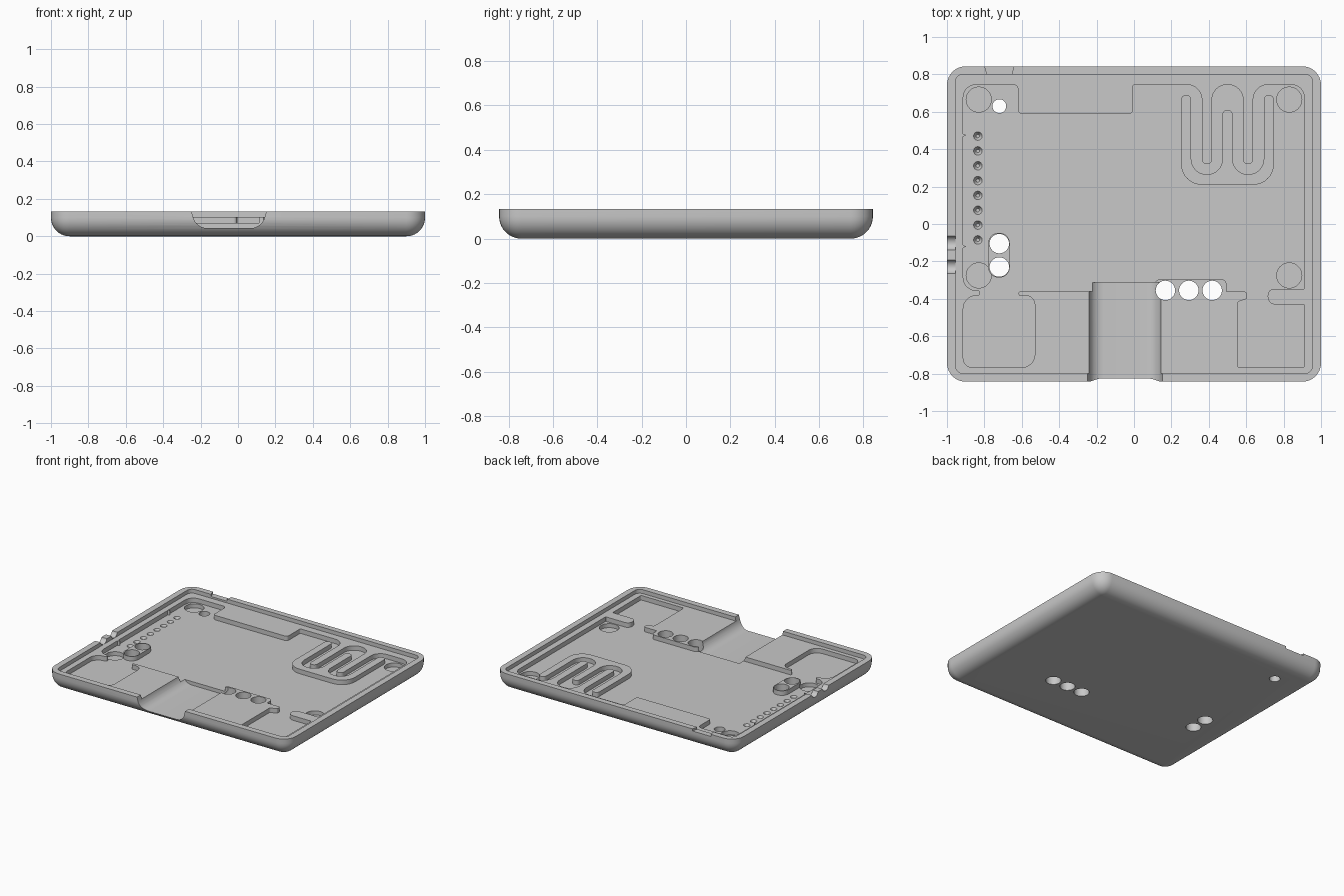
import bpy, bmesh, math
from mathutils import Vector

if "Cube" in bpy.data.objects:
    bpy.data.objects.remove(bpy.data.objects["Cube"], do_unlink=True)

TOP, LEDGE, FLOOR = 0.133, 0.104, 0.07
HX, HY, EDGE = 1.0, 0.843, 0.1

grey = bpy.data.materials.new("plain_grey")
grey.use_nodes = True
tone = (0.58, 0.58, 0.58, 1)
grey.diffuse_color = tone
grey.node_tree.nodes["Principled BSDF"].inputs["Base Color"].default_value = tone


def rounded(corners, steps=8):
    """Outline from (a, b, radius) corners, each corner replaced by an arc."""
    out, n = [], len(corners)
    for i, (a, b, r) in enumerate(corners):
        p = Vector((a, b))
        if r == 0:
            out.append(p)
            continue
        u = (Vector(corners[i - 1][:2]) - p).normalized()
        v = (Vector(corners[(i + 1) % n][:2]) - p).normalized()
        half = u.angle(v) / 2
        centre = p + (u + v).normalized() * r / math.sin(half)
        start = p + u * r / math.tan(half) - centre
        end = p + v * r / math.tan(half) - centre
        sweep = math.atan2(start.x * end.y - start.y * end.x, start.dot(end))
        for k in range(steps + 1):
            t = sweep * k / steps
            out.append(centre + Vector((start.x * math.cos(t) - start.y * math.sin(t),
                                        start.x * math.sin(t) + start.y * math.cos(t))))
    return out


def box(x0, x1, y0, y1, r):
    return rounded([(x0, y0, r), (x1, y0, r), (x1, y1, r), (x0, y1, r)])


def circle(x, y, r, n=32):
    return [Vector((x + r * math.cos(math.tau * k / n), y + r * math.sin(math.tau * k / n)))
            for k in range(n)]


def loft(name, rings):
    """Closed solid through rings of 3D points."""
    bm = bmesh.new()
    loops = [[bm.verts.new(p) for p in ring] for ring in rings]
    n = len(loops[0])
    for lo, hi in zip(loops, loops[1:]):
        for k in range(n):
            bm.faces.new((lo[k], lo[(k + 1) % n], hi[(k + 1) % n], hi[k]))
    bm.faces.new(loops[0][::-1])
    bm.faces.new(loops[-1])
    bmesh.ops.recalc_face_normals(bm, faces=bm.faces)
    mesh = bpy.data.meshes.new(name)
    bm.to_mesh(mesh)
    bm.free()
    mesh.materials.append(grey)
    ob = bpy.data.objects.new(name, mesh)
    bpy.context.collection.objects.link(ob)
    return ob


def prism(outline, z0, z1):
    return loft("cutter", [[(p.x, p.y, z) for p in outline] for z in (z0, z1)])


def along(axis, outline, d0, d1):
    """Prism of a (side, z) profile running along x or y."""
    place = (lambda p, d: (d, p.x, p.y)) if axis == "x" else (lambda p, d: (p.x, d, p.y))
    return loft("cutter", [[place(p, d) for p in outline] for d in (d0, d1)])


def cut(target, tool):
    mod = target.modifiers.new("cut", "BOOLEAN")
    mod.operation, mod.solver, mod.object = "DIFFERENCE", "EXACT", tool
    bpy.context.view_layer.objects.active = target
    bpy.ops.object.modifier_apply(modifier=mod.name)
    bpy.data.objects.remove(tool, do_unlink=True)


# Outer shell with a rounded bottom edge
rings = []
for k in range(11):
    t = math.pi / 2 * k / 10
    inset = (EDGE - 0.001) * (1 - math.sin(t))
    rings.append([(p.x, p.y, EDGE * (1 - math.cos(t))) for p in
                  box(inset - HX, HX - inset, inset - HY, HY - inset, EDGE - inset)])
rings.append([(x, y, TOP) for x, y, z in rings[-1]])
shell = loft("case_shell", rings)

# Stepped lip inside the rim
cut(shell, prism(box(-0.955, 0.955, -0.798, 0.8, 0.04), LEDGE, 0.3))

# Inner bay: the main floor with its back plateau and front shoulders
bay = prism(rounded([
    (-0.913, 0.745, 0.068), (-0.62, 0.745, 0.025), (-0.62, 0.59, 0.02),
    (-0.005, 0.59, 0.02), (-0.005, 0.745, 0.01), (0.91, 0.745, 0.068),
    (0.91, -0.347, 0.005), (0.715, -0.347, 0.035), (0.715, -0.43, 0.04),
    (0.91, -0.43, 0.005), (0.91, -0.767, 0.01), (0.555, -0.767, 0.01),
    (0.555, -0.415, 0.015), (0.605, -0.4, 0.01), (0.605, -0.362, 0.015),
    (-0.62, -0.362, 0.008), (-0.615, -0.383, 0.008),
    (-0.53, -0.383, 0.05), (-0.53, -0.767, 0.07), (-0.913, -0.767, 0.05),
    (-0.913, -0.383, 0.07), (-0.825, -0.383, 0.01), (-0.825, -0.355, 0.01),
    (-0.913, -0.355, 0.068)]), FLOOR, 0.2)

# Raised features left standing in the bay: meander ridge, light guides, fingers
w_ridge = [(0.252, 0.69, 0.026), (0.252, 0.21, 0.11), (0.748, 0.21, 0.11), (0.748, 0.69, 0.026),
           (0.694, 0.69, 0.026), (0.694, 0.265, 0.082), (0.527, 0.265, 0.082), (0.527, 0.61, 0.026),
           (0.473, 0.61, 0.026), (0.473, 0.265, 0.082), (0.306, 0.265, 0.082), (0.306, 0.69, 0.026)]
islands = [rounded(w_ridge),
           box(-0.78, -0.664, -0.287, -0.047, 0.057),
           box(0.11, 0.495, -0.5, -0.295, 0.03)]
for x in (0.39, 0.61):
    islands.append(rounded([
        (x - 0.109, 0.77, 0), (x - 0.109, 0.745, 0), (x - 0.027, 0.745, 0.08),
        (x - 0.027, 0.32, 0.026), (x + 0.027, 0.32, 0.026),
        (x + 0.027, 0.745, 0.08), (x + 0.109, 0.745, 0), (x + 0.109, 0.77, 0)]))
# Small ribs on the bay's side wall
for y in (0.475, -0.12):
    islands.append([Vector((-0.93, y - 0.015)), Vector((-0.897, y)), Vector((-0.93, y + 0.015))])
for outline in islands:
    cut(bay, prism(outline, 0.02, 0.3))
cut(shell, bay)

# Cable channel through the front
cut(shell, along("y", rounded([(-0.255, 0.16, 0), (-0.225, 0.043, 0.08),
                               (0.128, 0.043, 0.08), (0.158, 0.16, 0)]), -1, -0.313))

# Blind corner recesses
for x in (-0.83, 0.83):
    for y in (0.665, -0.275):
        cut(shell, prism(circle(x, y, 0.067), 0.04, 0.09))

# Through holes
holes = [(-0.72, 0.63, 0.037), (-0.72, -0.105, 0.052), (-0.72, -0.23, 0.052)]
holes += [(x, -0.355, 0.052) for x in (0.168, 0.293, 0.418)]
for x, y, r in holes:
    cut(shell, prism(circle(x, y, r), -0.1, 0.3))

# Row of conical pin dimples
for k in range(8):
    y = 0.47 - 0.0793 * k
    cut(shell, loft("cutter", [[(p.x, p.y, z) for p in circle(-0.835, y, r, 16)]
                               for r, z in ((0.009, 0.045), (0.023, FLOOR), (0.023, 0.09))]))

# Rounded grooves in the side rim and a shallow tapered slot in the back rim
for y in (-0.102, -0.228):
    cut(shell, along("x", circle(y, TOP + 0.01, 0.038, 24), -1.1, -0.952))
cut(shell, prism([Vector(p) for p in ((-0.783, 0.79), (-0.655, 0.79), (-0.638, 0.87),
                                      (-0.805, 0.87))], 0.117, 0.3))

# Smooth curved walls, sharp edges
bpy.ops.object.select_all(action="DESELECT")
shell.select_set(True)
bpy.context.view_layer.objects.active = shell
bpy.ops.object.shade_smooth_by_angle(angle=math.radians(30))
